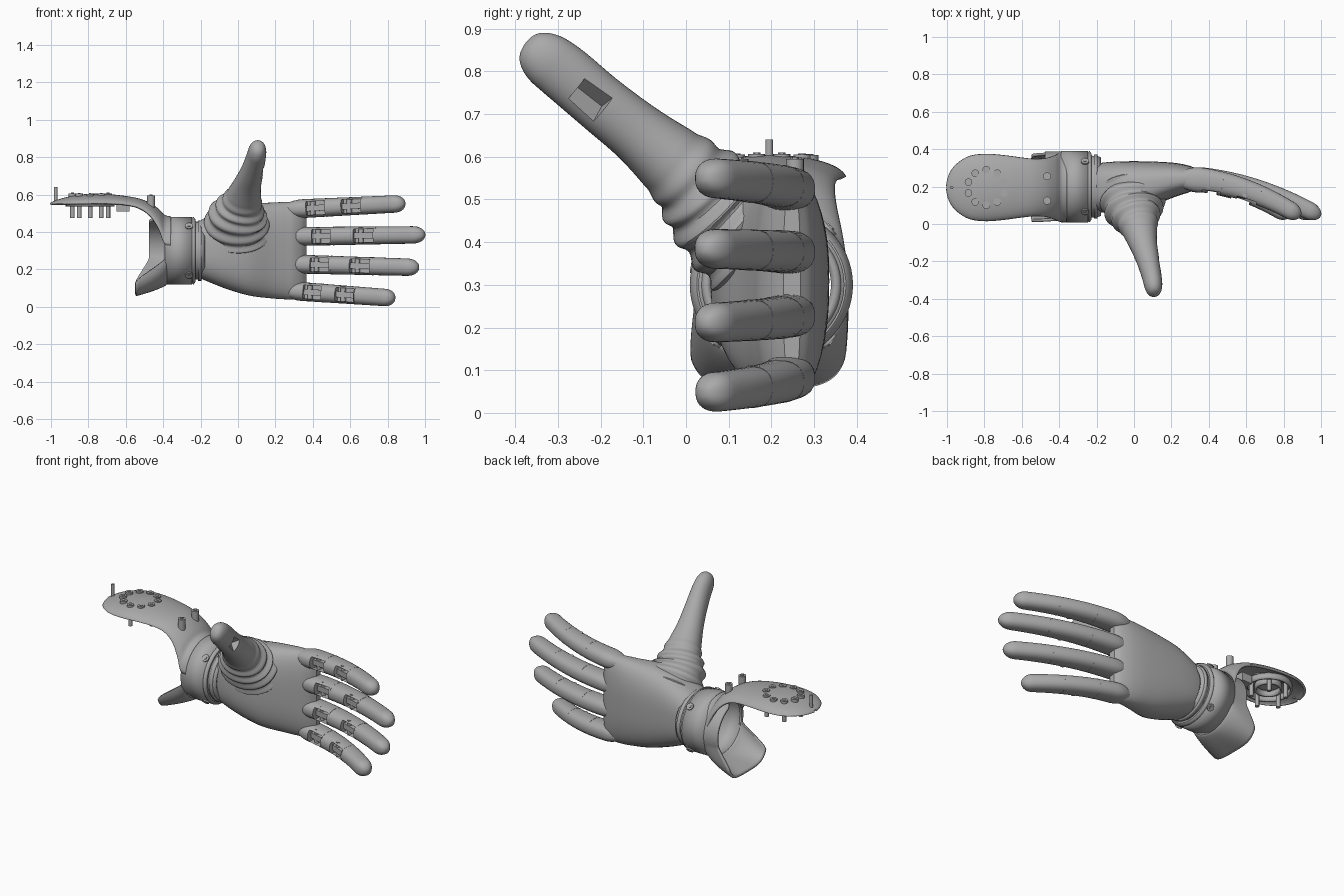
import bpy, bmesh
from math import sin, cos, pi, sqrt, radians
from mathutils import Vector, Matrix

cube = bpy.data.objects.get("Cube")
if cube:
    bpy.data.objects.remove(cube, do_unlink=True)

grey = bpy.data.materials.new("plain_grey")
grey.use_nodes = True
grey.diffuse_color = (0.4, 0.4, 0.4, 1)
grey.node_tree.nodes["Principled BSDF"].inputs["Base Color"].default_value = (0.4, 0.4, 0.4, 1)
parts = []


def finish(name, bm):
    bmesh.ops.recalc_face_normals(bm, faces=bm.faces)
    mesh = bpy.data.meshes.new(name)
    bm.to_mesh(mesh)
    bm.free()
    obj = bpy.data.objects.new(name, mesh)
    bpy.context.collection.objects.link(obj)
    mesh.materials.append(grey)
    parts.append(obj)
    return obj


def spline(pts, n):
    """Smooth curve through tuples of any length."""
    out = []
    for i in range(len(pts) - 1):
        a, b, c, d = pts[max(i - 1, 0)], pts[i], pts[i + 1], pts[min(i + 2, len(pts) - 1)]
        for k in range(n):
            t = k / n
            out.append(tuple(q + t * (r - p) / 2 + t * t * (2 * p - 5 * q + 4 * r - s) / 2
                             + t ** 3 * (3 * q - p - 3 * r + s) / 2 for p, q, r, s in zip(a, b, c, d)))
    return out + [pts[-1]]


def grid(name, rows, closed, capped=False):
    bm = bmesh.new()
    vs = [[bm.verts.new(p) for p in row] for row in rows]
    m = len(rows[0])
    for a, b in zip(vs, vs[1:]):
        for j in range(m if closed else m - 1):
            k = (j + 1) % m
            bm.faces.new((a[j], a[k], b[k], b[j]))
    if capped:
        bm.faces.new(vs[0])
        bm.faces.new(vs[-1])
    return finish(name, bm)


def loft(name, stations, ref, power=2.0, fixed=None, sides=32):
    """Loft of superellipses; a station is x, y, z, radius along ref, other radius."""
    rows = []
    for i, (x, y, z, ru, rv) in enumerate(stations):
        lo, hi = stations[max(i - 1, 0)], stations[min(i + 1, len(stations) - 1)]
        t = Vector(fixed) if fixed else (Vector(hi[:3]) - Vector(lo[:3])).normalized()
        u = (Vector(ref) - t * t.dot(Vector(ref))).normalized()
        v = t.cross(u)
        row = []
        for k in range(sides):
            c, s = cos(2 * pi * k / sides), sin(2 * pi * k / sides)
            f = (abs(c) ** power + abs(s) ** power) ** (-1 / power)
            row.append(Vector((x, y, z)) + u * ru * c * f + v * rv * s * f)
        rows.append(row)
    return grid(name, rows, True, True)


def cylinder(name, centre, axis, radius, length, sides=20):
    bm = bmesh.new()
    turn = Vector((0, 0, 1)).rotation_difference(Vector(axis)).to_matrix().to_4x4()
    bmesh.ops.create_cone(bm, cap_ends=True, segments=sides, radius1=radius, radius2=radius,
                          depth=length, matrix=Matrix.Translation(centre) @ turn)
    return finish(name, bm)


def box(name, centre, size, direction=(1, 0, 0)):
    bm = bmesh.new()
    turn = Vector((1, 0, 0)).rotation_difference(Vector(direction)).to_matrix().to_4x4()
    bmesh.ops.create_cube(bm, size=1, matrix=Matrix.Translation(centre) @ turn @ Matrix.Diagonal((*size, 1)))
    return finish(name, bm)


def cut(obj, cutter):
    mod = obj.modifiers.new("cut", "BOOLEAN")
    mod.operation, mod.object = "DIFFERENCE", cutter
    bpy.context.view_layer.objects.active = obj
    bpy.ops.object.modifier_apply(modifier=mod.name)
    parts.remove(cutter)
    bpy.data.objects.remove(cutter, do_unlink=True)


def thicken(obj, amount):
    mod = obj.modifiers.new("thickness", "SOLIDIFY")
    mod.thickness, mod.offset = amount, 0


# Palm: x, bottom, top, front, back
outline = [(-.22, .16, .45, .07, .32), (-.15, .13, .49, .06, .33), (-.06, .095, .53, .06, .335),
           (.06, .06, .55, .08, .335), (.18, .045, .557, .13, .33), (.25, .04, .56, .155, .322),
           (.3, .04, .56, .172, .31), (.34, .05, .55, .198, .292), (.365, .07, .53, .228, .268)]
palm = [(x, (f + k) / 2, (b + t) / 2, (t - b) / 2, (k - f) / 2) for x, b, t, f, k in outline]
loft("palm", spline(palm, 6), (0, 0, 1), 2.7, (1, 0, 0), 48)


# Fingers: base height, tip height, tip x
def finger(name, z0, z1, tip):
    def at(u):
        return Vector((.25 + (tip - .25) * u, .24 - .2 * u ** 2, z0 + (z1 - z0) * u))
    stations = []
    cap = .085
    us = [i / 24 * (1 - cap) for i in range(24)] + [1 - cap + cap * sin(i * pi / 18) for i in range(9)]
    for u in us:
        end = sqrt(max(0, 1 - ((u - 1 + cap) / cap) ** 2)) if u > 1 - cap else 1
        # the root swells gently out of the palm
        end *= .6 + .4 * sin(min(1, u / .16) * pi / 2)
        stations.append((*at(u), (.051 - .005 * u) * end, (.071 - .025 * u) * end))
    body = loft(name, stations, (0, 0, 1), 2.4)
    for u, length in ((.27, .1), (.58, .11)):
        p, d = at(u), (at(u + .03) - at(u - .03)).normalized()
        front = d.cross(Vector((0, 0, 1)))
        cut(body, box("cutter", p + front * .06, (length, .1, .072), d))
        box(name + "_link", p + front * .02, (length + .01, .04, .032), d)
        cylinder(name + "_hinge_pin", p + front * .022 - d * .02, (0, 0, 1), .014, .092)
        # raised segment seam beyond the hinge
        q = at(u + .08)
        loft(name + "_seam", [(*(q + d * s), .0515 - .005 * u, .0712 - .025 * (u + .08))
                              for s in (-.002, .002)], (0, 0, 1), 2.4)


for spec in (("index_finger", .52, .552, .89), ("middle_finger", .375, .385, .998),
             ("ring_finger", .23, .21, .965), ("little_finger", .088, .046, .835)):
    finger(*spec)

# Thumb with ribbed sleeve at its base
path = spline([(-.01, .17, .40, .175, .15), (-.002, .08, .48, .155, .13), (.022, 0, .56, .107, .097),
               (.048, -.1, .645, .076, .074), (.076, -.2, .725, .06, .068),
               (.098, -.295, .805, .051, .067), (.11, -.378, .864, .046, .058)], 16)
thumb = []
for i, (x, y, z, a, b) in enumerate(path):
    t = i / (len(path) - 1)
    rib = 1 + .06 * sin(i * 2 * pi / 8) * max(0, min(1, (.42 - t) * 8))
    end = sqrt(max(.0005, 1 - max(0, (t - .87) / .13) ** 2))
    thumb.append((x, y, z, a * rib * end, b * rib * end))
digit = loft("thumb", thumb, (1, 0, 0), 2.1, None, 40)
along = Vector((.2, -.77, .6)).normalized()
cut(digit, box("cutter", (.165, -.225, .725), (.08, .09, .1), along))

# Wrist: collar, neck and joint rings
WY, WZ = .2, .3


def collar(name, stations):
    obj = grid(name, [[(x, WY + (r + .01) * cos(k * pi / 32), WZ + r * sin(k * pi / 32))
                       for k in range(64)] for x, r in stations], True)
    thicken(obj, .018)


collar("wrist_collar", [(-.39, .172), (-.245, .172)])
collar("collar_lip", [(-.245, .176), (-.235, .162), (-.235, .135)])
collar("wrist_neck", [(-.26, .146), (-.2, .146), (-.18, .138)])
collar("neck_band", [(-.215, .152), (-.195, .152)])

# Flared cuff: low front wall, deeper back wall, squared flare below
rows = []
for i in range(13):
    s = i / 12
    row = []
    for k in range(120):
        a = 2 * pi * k / 120
        c, d = cos(a), sin(a)
        low = max(0, min(1, (-d - .25) / .3))
        low = low * low * (3 - 2 * low)
        edge = -.435 - .042 * max(-1, min(1, c * 2.5))
        edge += (-.548 - edge) * low
        power = 2 + 2 * low * s
        f = (abs(c) ** power + abs(d) ** power) ** (-1 / power)
        row.append((-.38 + (edge + .38) * s, WY + .18 * c * f - .008 * s * low,
                    WZ + .17 * d * f - .066 * low * s ** .7))
    rows.append(row)
thicken(grid("flared_cuff", rows, True), .016)

# Forearm plate sweeping down into the collar: x, crown height, half width, side drop
sweep = spline([(-.998, .55, .01, .005), (-.985, .557, .065, .012), (-.95, .57, .118, .025),
                (-.88, .587, .163, .042), (-.79, .597, .175, .052), (-.69, .595, .167, .05),
                (-.6, .585, .155, .046), (-.53, .572, .148, .05), (-.47, .548, .152, .07),
                (-.425, .515, .166, .11), (-.395, .485, .178, .16), (-.36, .476, .18, .165)], 5)
rows = []
for x, z, w, drop in sweep:
    rows.append([(x, .195 + w * sin(j * pi / 32), z - drop * (1 - cos(j * pi / 32))) for j in range(-15, 16)])
thicken(grid("forearm_plate", rows, False), .014)

# Ring of screws and pegs on the plate
for k in range(10):
    a = 2 * pi * k / 10 + radians(18)
    x, y = -.79 + .1 * cos(a), .195 + .095 * sin(a)
    if k % 2:
        cylinder("plate_peg", (x, y, .535), (0, 0, 1), .012, .12)
    top = .607 - .004 * abs(sin(a))
    cylinder("plate_screw", (x, y, top - .013), (0, 0, 1), .02, .028)
    cylinder("screw_socket", (x, y, top + .002), (0, 0, 1), .009, .004, 6)
bm = bmesh.new()
for r in (.125, .07):
    for z in (.535, .57):
        bmesh.ops.create_circle(bm, segments=40, radius=r, matrix=Matrix.Translation((-.79, .195, z)))
bm.edges.ensure_lookup_table()
rims = bm.edges[:]
bmesh.ops.bridge_loops(bm, edges=rims[:80])
bmesh.ops.bridge_loops(bm, edges=rims[80:])
thicken(finish("underside_rings", bm), .012)
box("underside_block", (-.615, .195, .535), (.07, .06, .05))
cylinder("tall_pin", (-.975, .195, .595), (0, 0, 1), .009, .09)

# Strap posts and collar bolts
for y in (.125, .255):
    cylinder("strap_post", (-.465, y, .56), (0, 0, 1), .021, .07)
    cylinder("post_socket", (-.465, y, .597), (0, 0, 1), .01, .006, 6)
for side in (-1, 1):
    for up in (-1, 1):
        axis = Vector((0, side * .72, up * .7))
        cylinder("collar_bolt", Vector((-.262, WY, WZ)) + axis * .18, axis, .021, .024)
        cylinder("bolt_socket", Vector((-.262, WY, WZ)) + axis * .193, axis, .01, .006, 6)

# Smooth shading with sharp edges kept
bpy.ops.object.select_all(action="DESELECT")
for obj in parts:
    obj.select_set(True)
bpy.context.view_layer.objects.active = parts[0]
bpy.ops.object.shade_smooth_by_angle(angle=radians(35))
